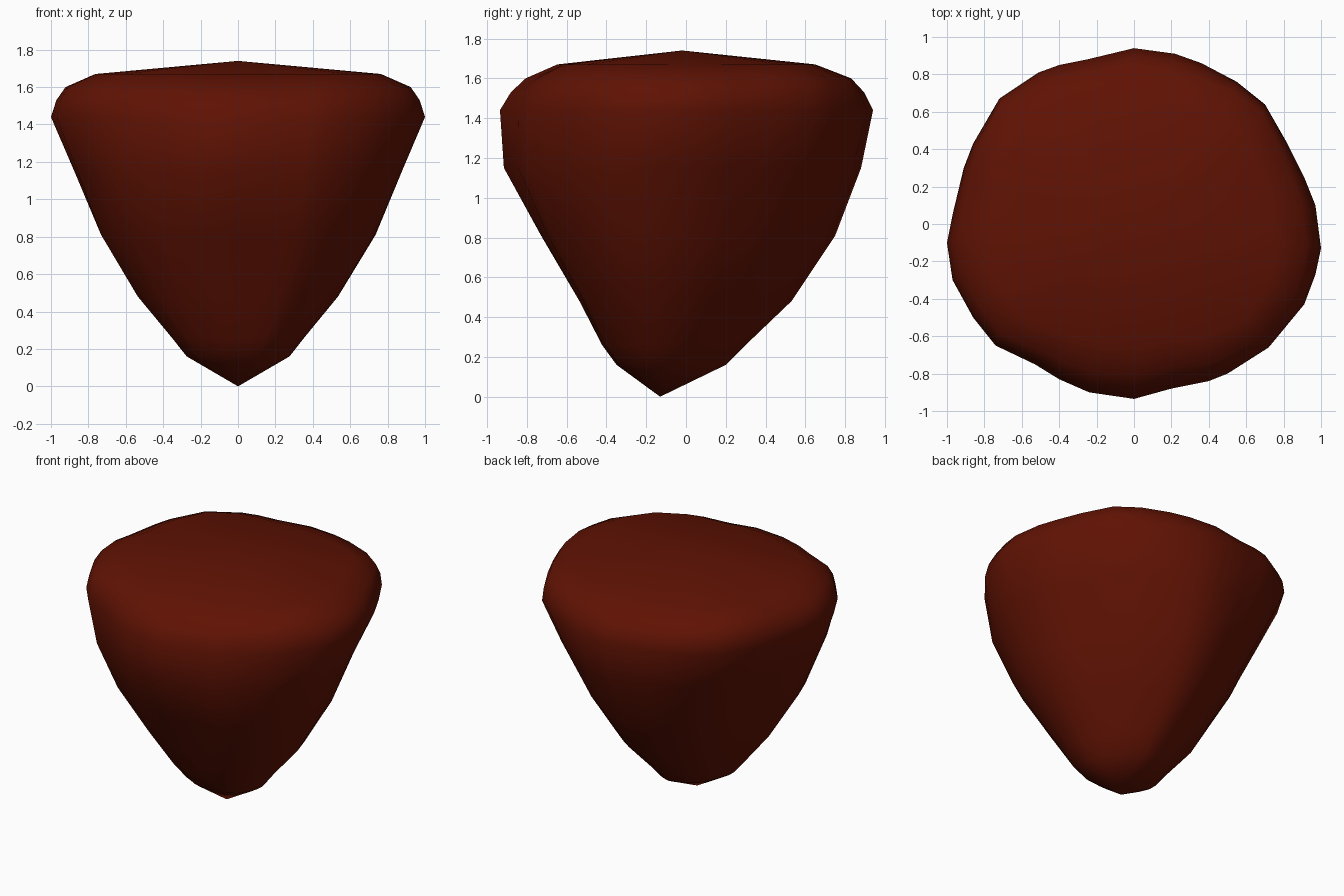
import bpy, bmesh
from math import hypot

if "Cube" in bpy.data.objects:
    bpy.data.objects.remove(bpy.data.objects["Cube"])

# Plan outline at the widest level, counter-clockwise from the right
OUTLINE = [(1, -.13), (.97, .1), (.91, .25), (.82, .43), (.70, .64), (.55, .76), (.36, .86),
           (.22, .91), (0, .94), (-.25, .88), (-.40, .85), (-.51, .81), (-.72, .67), (-.86, .43),
           (-.91, .30), (-.97, .05), (-1, -.1), (-.97, -.3), (-.86, -.5), (-.74, -.65),
           (-.53, -.75), (-.40, -.83), (-.24, -.90), (0, -.935), (.2, -.88), (.4, -.84),
           (.5, -.8), (.72, -.66), (.91, -.43), (.97, -.27)]

# Levels: height, half width, front y, back y, front-corner bias, all-corner fullness
LEVELS = [(.16, .27, -.35, .20, .08, 0), (.26, .345, -.42, .30, .10, 0),
          (.48, .52, -.53, .53, .11, 0), (.81, .72, -.73, .75, .085, 0),
          (1.15, .87, -.92, .88, .03, 0), (1.44, 1.0, -.94, .94, 0, 0),
          (1.53, .97, -.885, .895, 0, .025), (1.60, .92, -.81, .83, 0, .055),
          (1.67, .76, -.65, .65, 0, .09)]

# Stone body: outline rings lofted up the profile, closed by a tip and a low crown
bm = bmesh.new()
rings = []
for z, w, front, back, bias, full in LEVELS:
    cy, sy = (front + back) / 2, (back - front) / 2 / .94
    ring = []
    for x, y in OUTLINE:
        r = hypot(x, y)
        c, s = abs(x) / r, y / r
        k = 1 - bias * 2 * c * s + full * (2 * c * s) ** 2
        ring.append(bm.verts.new((x * w * k, cy + y * sy * k, z)))
    rings.append(ring)
tip = bm.verts.new((0, -.13, 0))
crown = bm.verts.new((0, -.02, 1.74))
n = len(OUTLINE)
for i in range(n):
    j = (i + 1) % n
    bm.faces.new((tip, rings[0][j], rings[0][i]))
    bm.faces.new((crown, rings[-1][i], rings[-1][j]))
    for a, b in zip(rings, rings[1:]):
        bm.faces.new((a[i], a[j], b[j], b[i]))
bmesh.ops.recalc_face_normals(bm, faces=bm.faces)
for f in bm.faces:
    f.smooth = True

mesh = bpy.data.meshes.new("stone")
bm.to_mesh(mesh)
bm.free()
stone = bpy.data.objects.new("stone", mesh)
bpy.context.collection.objects.link(stone)

# Dark red stone colour
mat = bpy.data.materials.new("dark_red_stone")
mat.diffuse_color = (.115, .006, .001, 1)
mat.use_nodes = True
mat.node_tree.nodes["Principled BSDF"].inputs["Base Color"].default_value = mat.diffuse_color
mesh.materials.append(mat)
